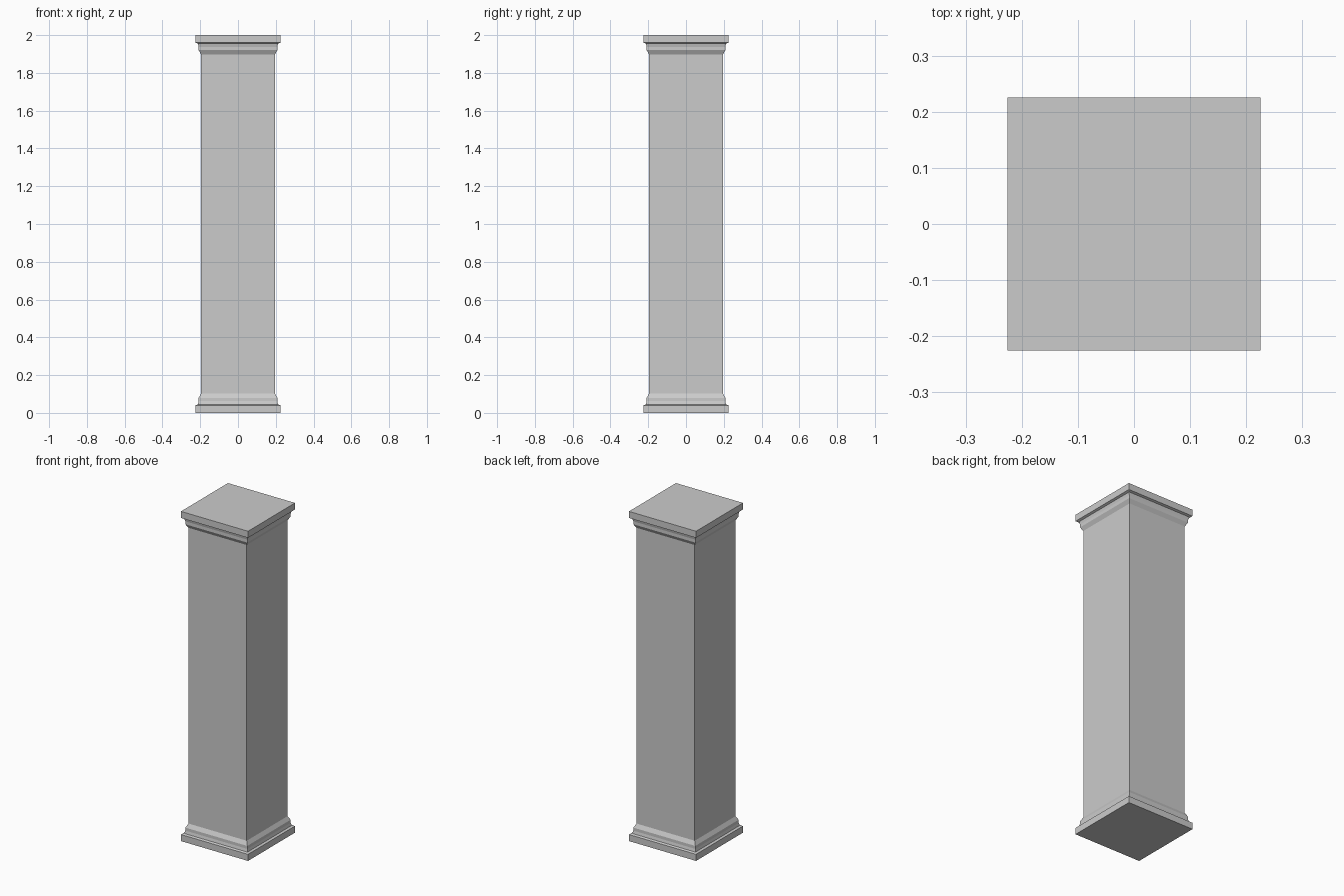
import bpy, bmesh

if "Cube" in bpy.data.objects:
    bpy.data.objects.remove(bpy.data.objects["Cube"])

# Half-width / height profile of the moulded base; the capital mirrors it
base = [(0.225, 0.0), (0.225, 0.04), (0.212, 0.045), (0.208, 0.062),
        (0.208, 0.08), (0.195, 0.103)]
capital = [(w, 2.0 - z) for w, z in reversed(base)]


def square_loft(name, profile):
    """Stack square rings along z, bridge them and cap both ends."""
    bm = bmesh.new()
    rings = [[bm.verts.new((sx * w, sy * w, z))
              for sx, sy in ((-1, -1), (1, -1), (1, 1), (-1, 1))]
             for w, z in profile]
    for a, b in zip(rings, rings[1:]):
        for i in range(4):
            j = (i + 1) % 4
            bm.faces.new((a[i], a[j], b[j], b[i]))
    bm.faces.new(rings[0][::-1])
    bm.faces.new(rings[-1])
    mesh = bpy.data.meshes.new(name)
    bm.to_mesh(mesh)
    bm.free()
    obj = bpy.data.objects.new(name, mesh)
    bpy.context.collection.objects.link(obj)
    return obj


# One continuous pillar: moulded base, plain shaft, moulded capital
square_loft("square_pillar", base + capital)
